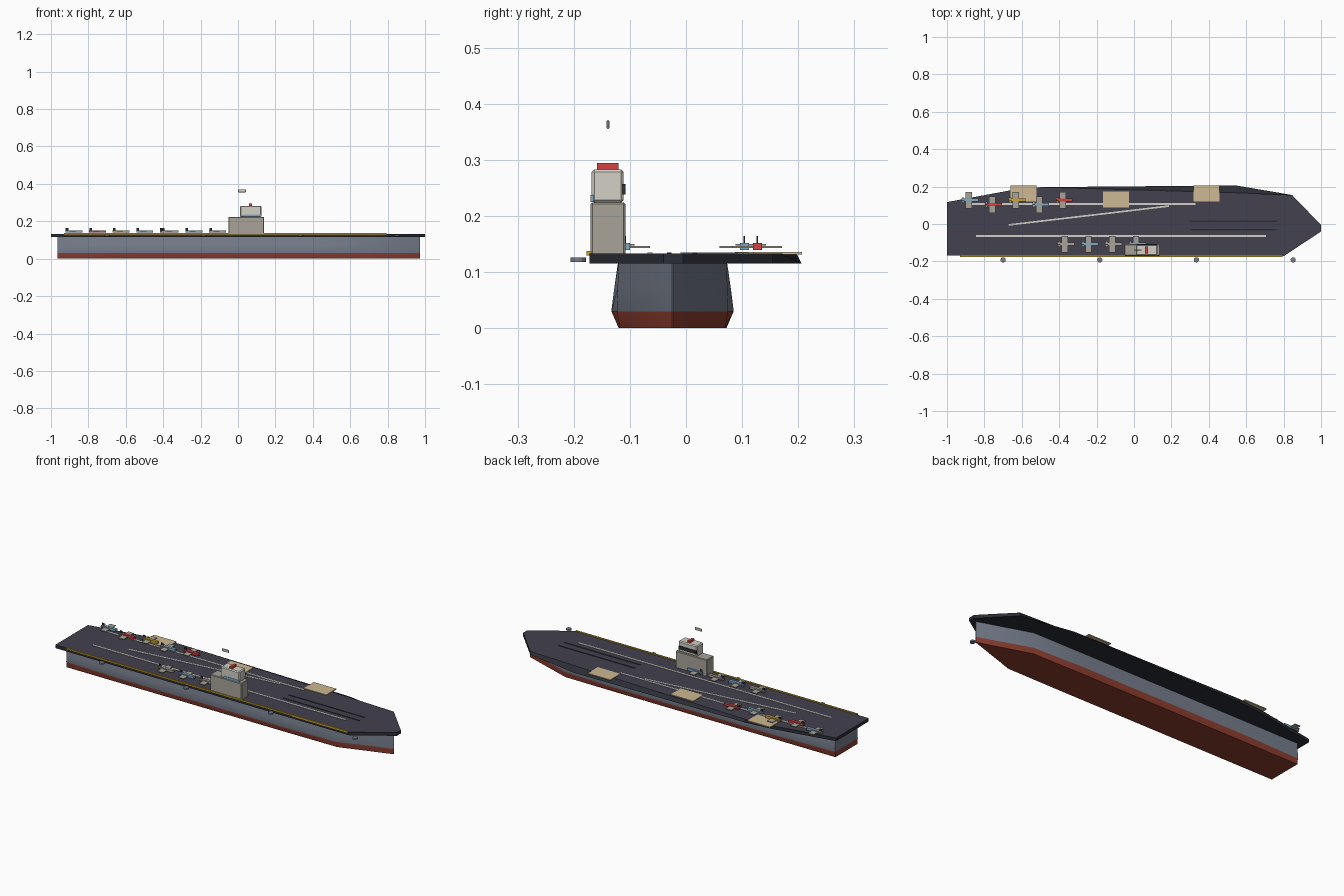
import bpy, bmesh, math

if "Cube" in bpy.data.objects:
    bpy.data.objects.remove(bpy.data.objects["Cube"])


def mat(name, r, g, b):
    m = bpy.data.materials.new(name)
    lin = [((c / 255 + 0.055) / 1.055) ** 2.4 if c > 10 else c / 3295 for c in (r, g, b)]
    m.diffuse_color = (*lin, 1)
    m.use_nodes = True
    m.node_tree.nodes["Principled BSDF"].inputs["Base Color"].default_value = m.diffuse_color
    return m


DECK = mat("deck_slate", 66, 65, 78)
DARK = mat("dark_edge", 43, 45, 54)
HULL = mat("hull_grey", 118, 126, 140)
KEEL = mat("hull_red", 142, 62, 48)
STONE = mat("stone_grey", 168, 163, 153)
PALE = mat("pale_grey", 212, 208, 198)
TAN = mat("lift_tan", 205, 184, 146)
RED = mat("bright_red", 212, 66, 66)
YELLOW = mat("yellow", 205, 165, 45)
BLUE = mat("light_blue", 128, 170, 196)
TOP = 0.133


def finish(bm, name, *mats):
    bmesh.ops.recalc_face_normals(bm, faces=bm.faces[:])
    me = bpy.data.meshes.new(name)
    bm.to_mesh(me)
    bm.free()
    for m in mats:
        me.materials.append(m)
    ob = bpy.data.objects.new(name, me)
    bpy.context.collection.objects.link(ob)
    return ob


def box(name, x, y, z, m, rot=0.0, bevel=0.0):
    """Box from (min, max) ranges, turned about its own centre."""
    bm = bmesh.new()
    bmesh.ops.create_cube(bm, size=1)
    for v in bm.verts:
        for i, (a, b) in enumerate((x, y, z)):
            v.co[i] *= b - a
    if bevel:
        bmesh.ops.bevel(bm, geom=bm.edges[:], offset=bevel, segments=1, affect='EDGES')
    ob = finish(bm, name, m)
    ob.location = [(a + b) / 2 for a, b in (x, y, z)]
    ob.rotation_euler.z = rot
    return ob


# Hull: lofted half-width stations, red below the waterline
bm = bmesh.new()
levels = (0, 0.03, 0.07, 0.118)
stations = ((-0.965, (.096, .099, .098, .096)), (-0.6, (.096, .109, .104, .097)),
            (0.4, (.096, .109, .104, .097)), (0.69, (.094, .099, .098, .096)),
            (0.972, (0.001, 0.001, 0.001, 0.001)))
rings = []
for x, widths in stations:
    pts = [(s * w - 0.024, z) for s, order in ((-1, 1), (1, -1))
           for w, z in list(zip(widths, levels))[::order]]
    rings.append([bm.verts.new((x, y, z)) for y, z in pts])
for a, b in zip(rings, rings[1:]):
    for i in range(8):
        j = (i + 1) % 8
        bm.faces.new((a[i], a[j], b[j], b[i]))
bm.faces.new(rings[0])
bm.faces.new(rings[-1])
# split the end faces at the waterline
bmesh.ops.bisect_plane(bm, geom=bm.verts[:] + bm.edges[:] + bm.faces[:],
                       plane_co=(0, 0, 0.03), plane_no=(0, 0, 1), dist=1e-5)
for f in bm.faces:
    f.material_index = 1 if f.calc_center_median().z < 0.03 else 0
hull = finish(bm, "hull", HULL, KEEL)
bpy.context.view_layer.objects.active = hull
hull.select_set(True)
bpy.ops.object.shade_smooth_by_angle(angle=math.radians(25))

# Flight deck: outline slab whose port side slopes in towards the top
outline = ((-1, -.169), (.8, -.172), (1, -.04), (1, -.005), (.845, .155),
           (.545, .206), (-.5, .197), (-.65, .182), (-1, .117))
bm = bmesh.new()
low = [bm.verts.new((x, y, 0.115)) for x, y in outline]
high = [bm.verts.new((x, 0.167 if x == .545 else y, TOP)) for x, y in outline]
bm.faces.new(low).material_index = 1
bm.faces.new(high)
for i in range(len(low)):
    j = (i + 1) % len(low)
    bm.faces.new((low[i], low[j], high[j], high[i])).material_index = 1
finish(bm, "flight_deck", DECK, DARK)

# Deck markings and launch tracks
LINE = (TOP - 0.001, TOP + 0.002)
box("port_line", (-.88, .33), (.102, .111), LINE, PALE)
box("starboard_line", (-.845, .705), (-.069, -.06), LINE, PALE)
ang = math.atan2(.101, .857)
box("landing_line", (-.673, .19), (.041, .05), LINE, PALE, rot=ang)
for i, y in enumerate((.016, -.03)):
    box(f"launch_track_{i}", (.3, .765), (y - .004, y + .004), LINE, DARK)

# Yellow edge strip
box("edge_strip", (-.93, .795), (-.177, -.168), (.129, .137), YELLOW)

# Aircraft lifts
for i, (x, y) in enumerate(((-.59, .163), (-.097, .131), (.388, .163))):
    box(f"lift_{i}", (x - .069, x + .069), (y - .044, y + .044), (TOP - .002, TOP + .003), TAN)

# Round gun platforms along the starboard side
for i in range(4):
    bm = bmesh.new()
    bmesh.ops.create_cone(bm, cap_ends=True, segments=12, radius1=.014, radius2=.014, depth=.008)
    ob = finish(bm, f"side_platform_{i}", HULL)
    ob.location = (-.70 + .517 * i, -.192, .122)

# Island tower
box("island_base", (-.052, .14), (-.17, -.108), (TOP - .003, .224), STONE, bevel=.003)
box("island_bridge", (.01, .125), (-.168, -.111), (.223, .283), PALE, bevel=.005)
box("bridge_window_front", (.03, .125), (-.170, -.165), (.225, .237), BLUE)
box("bridge_window_back", (.013, .122), (-.113, -.108), (.238, .257), DARK)
box("funnel_cap", (.06, .075), (-.159, -.12), (.282, .294), RED)
box("radar_panel", (0, .042), (-.1415, -.1365), (.355, .371), PALE, bevel=.002)


def plane(i, x, y, m):
    """Parked aircraft, nose towards the bow."""
    box(f"plane_body_{i}", (x - .045, x + .045), (y - .008, y + .008), (.139, .152), m)
    box(f"plane_wing_{i}", (x - .024, x + .01), (y - .044, y + .044), (.1425, .146), STONE)
    box(f"plane_tailplane_{i}", (x - .043, x - .031), (y - .016, y + .016), (.147, .150), STONE)
    box(f"plane_fin_{i}", (x - .044, x - .03), (y - .0015, y + .0015), (.15, .164), DARK)


for i, m in enumerate((BLUE, RED, YELLOW, BLUE, RED)):
    plane(i, -.877 + .126 * i, (.127, .104)[i % 2], m)
for i, m in enumerate((STONE, BLUE, STONE, BLUE)):
    plane(5 + i, -.363 + .127 * i, -.108, m)
